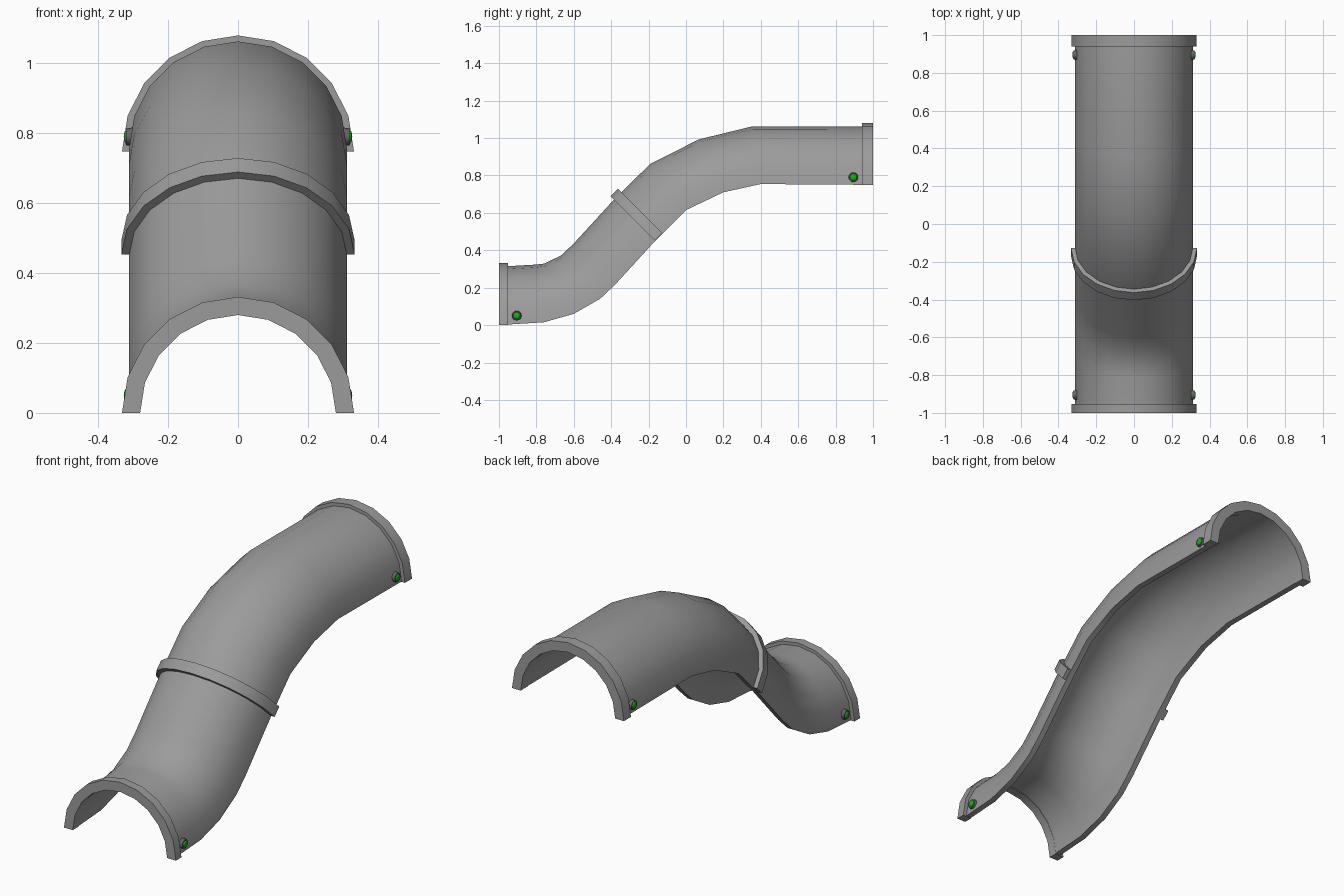
import bpy, bmesh, math
from mathutils import Vector, Matrix

if "Cube" in bpy.data.objects:
    bpy.data.objects.remove(bpy.data.objects["Cube"], do_unlink=True)


def material(name, rgb):
    m = bpy.data.materials.new(name)
    m.use_nodes = True
    m.diffuse_color = (*rgb, 1)
    m.node_tree.nodes["Principled BSDF"].inputs["Base Color"].default_value = (*rgb, 1)
    return m


GREY = material("pipe grey", (0.33, 0.33, 0.33))
DARK = material("socket grey", (0.13, 0.13, 0.13))
GREEN = material("lamp green", (0.01, 0.42, 0.01))


def finish(bm, name, mat, angle=35):
    bmesh.ops.recalc_face_normals(bm, faces=bm.faces)
    mesh = bpy.data.meshes.new(name)
    bm.to_mesh(mesh)
    bm.free()
    mesh.materials.append(mat)
    ob = bpy.data.objects.new(name, mesh)
    bpy.context.collection.objects.link(ob)
    bpy.ops.object.select_all(action='DESELECT')
    ob.select_set(True)
    bpy.context.view_layer.objects.active = ob
    bpy.ops.object.shade_smooth_by_angle(angle=math.radians(angle))
    return ob


def half_tube(name, stations, r_out, r_in, segments=10):
    """Sweep a half-ring section along stations of (y, z, tilt in degrees)."""
    bm = bmesh.new()
    loops = []
    for y, z, tilt in stations:
        t = math.radians(tilt)
        up = Vector((0, -math.sin(t), math.cos(t)))
        loop = []
        for r, order in ((r_out, range(segments + 1)), (r_in, range(segments, -1, -1))):
            for i in order:
                a = math.pi * i / segments
                p = Vector((r * math.cos(a), y, z)) + up * (r * math.sin(a))
                loop.append(bm.verts.new(p))
        loops.append(loop)
    n = len(loops[0])
    for a, b in zip(loops, loops[1:]):
        for i in range(n):
            j = (i + 1) % n
            bm.faces.new((a[i], a[j], b[j], b[i]))
    # end caps as a strip of quads
    for loop in (loops[0], loops[-1]):
        for i in range(segments):
            bm.faces.new((loop[i], loop[i + 1], loop[n - 2 - i], loop[n - 1 - i]))
    return finish(bm, name, GREY)


# S-shaped half pipe
half_tube("pipe_shell", [
    (-0.953, 0.003, 0), (-0.76, 0.015, 9), (-0.60, 0.06, 30.6), (-0.46, 0.14, 42),
    (-0.38, 0.215, 45), (-0.165, 0.45, 45), (0.0, 0.615, 38), (0.20, 0.71, 25),
    (0.40, 0.754, 8), (0.94, 0.75, 0)], 0.312, 0.28)

# Rims at both ends and the collar at the joint
half_tube("front_rim", [(-1.0, 0, 0), (-0.953, 0, 0)], 0.332, 0.28)
half_tube("back_rim", [(0.94, 0.748, 0), (1.0, 0.748, 0)], 0.332, 0.28)
half_tube("middle_collar", [(-0.167, 0.453, 45), (-0.127, 0.493, 45)], 0.334, 0.30)


# Indicator lamps in round sockets, one on each side near both ends
def lamp(name, side, y, z):
    turn = Matrix.Rotation(side * math.pi / 2, 4, 'Y')
    bm = bmesh.new()
    bmesh.ops.create_cone(bm, cap_ends=True, segments=12, radius1=0.028, radius2=0.024,
                          depth=0.03, matrix=Matrix.Translation((side * 0.305, y, z)) @ turn)
    finish(bm, name + "_socket", DARK)
    bm = bmesh.new()
    bmesh.ops.create_uvsphere(bm, u_segments=12, v_segments=8, radius=0.02,
                              matrix=Matrix.Translation((side * 0.318, y, z)) @ turn
                              @ Matrix.Diagonal((1, 1, 0.45, 1)))
    finish(bm, name + "_bulb", GREEN, 60)


for end, y, z in (("front", -0.905, 0.05), ("back", 0.895, 0.79)):
    for label, side in (("left", 1), ("right", -1)):
        lamp(f"{end}_{label}_lamp", side, y, z)
